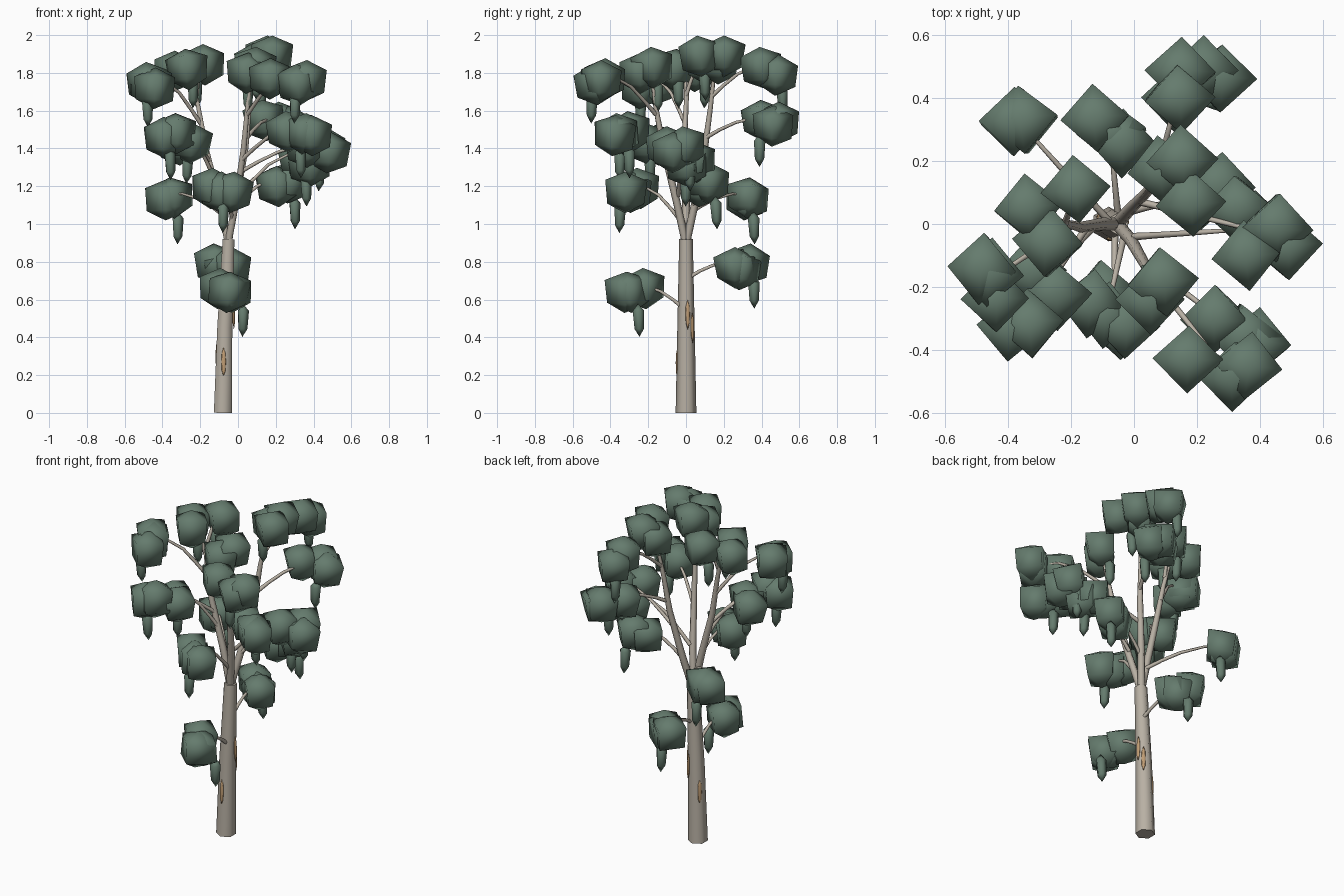
import bpy, bmesh, math, random
from mathutils import Vector, Matrix

random.seed(4)


def material(name, rgb):
    m = bpy.data.materials.new(name)
    m.diffuse_color = (*rgb, 1)
    return m


BARK = material("pale bark", (0.48, 0.435, 0.37))
LEAF = material("grey green leaf", (0.13, 0.20, 0.155))
PATCH = material("tan bark patch", (0.52, 0.33, 0.17))


def link(name, data, mat):
    data.materials.append(mat)
    ob = bpy.data.objects.new(name, data)
    bpy.context.collection.objects.link(ob)
    return ob


def tube(name, points, radii, res=1):
    """Tapered round tube through the points."""
    cu = bpy.data.curves.new(name, 'CURVE')
    cu.dimensions = '3D'
    cu.bevel_depth = 1
    cu.bevel_resolution = res
    cu.use_fill_caps = True
    sp = cu.splines.new('POLY')
    sp.points.add(len(points) - 1)
    for p, co, r in zip(sp.points, points, radii):
        p.co = (*co, 1)
        p.radius = r
    return link(name, cu, BARK)


def lathe(name, centre, profile, sides, mat, tilt=0.0, jitter=0.0):
    """Closed spindle of (radius, height) rings between two poles."""
    bm = bmesh.new()
    rings = []
    for r, z in profile:
        if r == 0:
            rings.append([bm.verts.new((0, 0, z))])
            continue
        ring = []
        for i in range(sides):
            a = 2 * math.pi * i / sides
            k = 1 + random.uniform(-jitter, jitter)
            ring.append(bm.verts.new((r * k * math.cos(a), r * k * math.sin(a),
                                      z * (1 + 2 * random.uniform(-jitter, jitter)))))
        rings.append(ring)
    for lo, hi in zip(rings, rings[1:]):
        for i in range(sides):
            j = (i + 1) % sides
            face = [lo[i % len(lo)], lo[j % len(lo)], hi[j % len(hi)], hi[i % len(hi)]]
            bm.faces.new(list(dict.fromkeys(face)))
    rot = Matrix.Rotation(random.uniform(-tilt, tilt), 4, 'X') \
        @ Matrix.Rotation(random.uniform(-tilt, tilt), 4, 'Y') \
        @ Matrix.Rotation(random.uniform(-tilt, tilt), 4, 'Z')
    bm.transform(Matrix.Translation(centre) @ rot)
    for f in bm.faces:
        f.smooth = True
    me = bpy.data.meshes.new(name)
    bm.to_mesh(me)
    bm.free()
    return link(name, me, mat)


CLUMP = [(0, -0.112), (0.099, -0.060), (0.110, 0.058), (0, 0.108)]
DROOP = [(0, -0.088), (0.026, -0.045), (0.032, 0.05), (0, 0.088)]


def spray(start, clumps, droop):
    """Thin arching branch that carries leaf clumps and one hanging tuft."""
    a = Vector(start)
    b = sum((Vector(c) for c in clumps), Vector()) / len(clumps)
    b.z += 0.02
    rise = max(b.z - a.z, 0.05)
    path = [a]
    for t, lift in ((0.2, 0.10), (0.45, 0.25), (0.75, 0.20)):
        p = a.lerp(b, t)
        p.z += lift * rise + 0.01
        path.append(p)
    tube("branch", path + [b], [0.012, 0.010, 0.009, 0.007, 0.005])
    for c in clumps:
        lathe("leaf_clump", c, CLUMP, 4, LEAF, 0.12, 0.05)
    lathe("hanging_leaves", droop, DROOP, 5, LEAF, 0.05)


# Trunk, ending in a flat collar
tube("trunk", [(-0.08, 0, 0), (-0.07, 0, 0.45), (-0.05, 0, 0.92)],
     [0.055, 0.046, 0.036])

# Main limbs
LIMB = [0.017, 0.021, 0.020, 0.017, 0.013, 0.009]
tube("left_limb", [(-0.05, 0, 0.86), (-0.06, 0, 0.94), (-0.10, 0, 1.12),
                   (-0.17, -0.01, 1.40), (-0.21, 0, 1.62), (-0.24, 0.01, 1.75)], LIMB)
tube("back_limb", [(-0.05, 0, 0.86), (-0.045, 0.01, 0.94), (-0.01, 0.05, 1.12),
                   (0.04, 0.10, 1.40), (0.06, 0.13, 1.62), (0.09, 0.15, 1.80)], LIMB)
tube("front_limb", [(-0.05, 0, 0.86), (-0.045, -0.01, 0.94), (-0.01, -0.05, 1.12),
                    (0.03, -0.12, 1.40), (0.05, -0.16, 1.62), (0.07, -0.18, 1.78)], LIMB)

# Low sprays on the trunk
spray((-0.06, -0.02, 0.56), [(-0.10, -0.22, 0.66), (-0.05, -0.32, 0.64),
                             (-0.04, -0.30, 0.64)], (0.025, -0.25, 0.49))
spray((-0.05, 0.02, 0.72), [(-0.12, 0.33, 0.79), (-0.04, 0.26, 0.77),
                            (-0.07, 0.29, 0.76)], (-0.085, 0.36, 0.64))

# Middle sprays around the crown base
spray((-0.08, 0.01, 1.05), [(-0.35, 0.33, 1.14), (-0.38, 0.32, 1.13)],
      (-0.32, 0.36, 0.98))
spray((-0.03, -0.03, 1.02), [(-0.14, -0.25, 1.19), (-0.03, -0.32, 1.17),
                             (-0.09, -0.29, 1.17)], (-0.08, -0.35, 1.04))
spray((-0.01, 0.04, 1.10), [(0.27, 0.12, 1.22), (0.21, 0.08, 1.20)],
      (0.30, 0.16, 1.06))
spray((0.00, -0.04, 1.15), [(0.38, 0.00, 1.31), (0.33, 0.05, 1.33),
                            (0.36, -0.10, 1.41)], (0.36, 0.00, 1.18))
spray((0.02, 0.07, 1.28), [(0.48, -0.07, 1.38), (0.45, -0.01, 1.41)],
      (0.43, 0.02, 1.26))

# Upper sprays, outer ring
spray((-0.13, -0.01, 1.25), [(-0.32, -0.15, 1.42), (-0.25, -0.22, 1.43)],
      (-0.27, -0.19, 1.30))
spray((-0.15, -0.01, 1.33), [(-0.39, -0.33, 1.46), (-0.33, -0.32, 1.48)],
      (-0.36, -0.35, 1.32))
spray((0.02, -0.11, 1.34), [(0.26, -0.30, 1.49), (0.35, -0.36, 1.48),
                            (0.39, -0.38, 1.47)], (0.33, -0.30, 1.33))
spray((0.05, 0.11, 1.46), [(0.22, 0.49, 1.54), (0.27, 0.46, 1.52),
                           (0.14, 0.40, 1.55)], (0.25, 0.39, 1.39))

# Crown sprays
spray((-0.19, 0, 1.52), [(-0.48, -0.14, 1.75), (-0.44, -0.24, 1.72),
                         (-0.46, -0.16, 1.74)], (-0.48, -0.24, 1.60))
spray((-0.22, 0, 1.66), [(-0.34, 0.05, 1.81), (-0.27, -0.06, 1.82)],
      (-0.24, -0.04, 1.70))
spray((-0.22, 0, 1.68), [(-0.18, 0.11, 1.845)], (-0.22, 0.10, 1.70))
spray((0.05, -0.16, 1.58), [(0.32, -0.48, 1.74), (0.36, -0.45, 1.76),
                            (0.17, -0.43, 1.77)], (0.30, -0.50, 1.62))
spray((0.06, -0.17, 1.70), [(0.09, -0.18, 1.83), (0.05, -0.24, 1.80)],
      (0.05, -0.15, 1.68))
spray((0.07, 0.14, 1.68), [(0.14, 0.40, 1.83), (0.15, 0.48, 1.79)],
      (0.12, 0.51, 1.67))
spray((0.08, 0.15, 1.75), [(0.15, 0.20, 1.89), (0.09, 0.17, 1.85),
                           (0.18, 0.07, 1.89)], (0.10, 0.10, 1.74))

# Peeling bark patches: thin slivers standing just proud of the trunk
SLIVER = [(0, -0.08), (0.010, -0.045), (0.012, 0), (0.010, 0.045), (0, 0.08)]
for angle, z in ((-95, 0.27), (12, 0.52), (52, 0.45), (148, 0.31)):
    a = math.radians(angle)
    r = 0.053 - 0.021 * z
    cx = -0.08 + 0.03 * z
    patch = lathe("bark_patch", (0, 0, 0), SLIVER, 8, PATCH)
    patch.matrix_world = (Matrix.Translation((cx + r * math.cos(a), r * math.sin(a), z))
                          @ Matrix.Rotation(a, 4, 'Z') @ Matrix.Rotation(-0.022, 4, 'Y')
                          @ Matrix.Diagonal((0.6, 1, 1, 1)))
